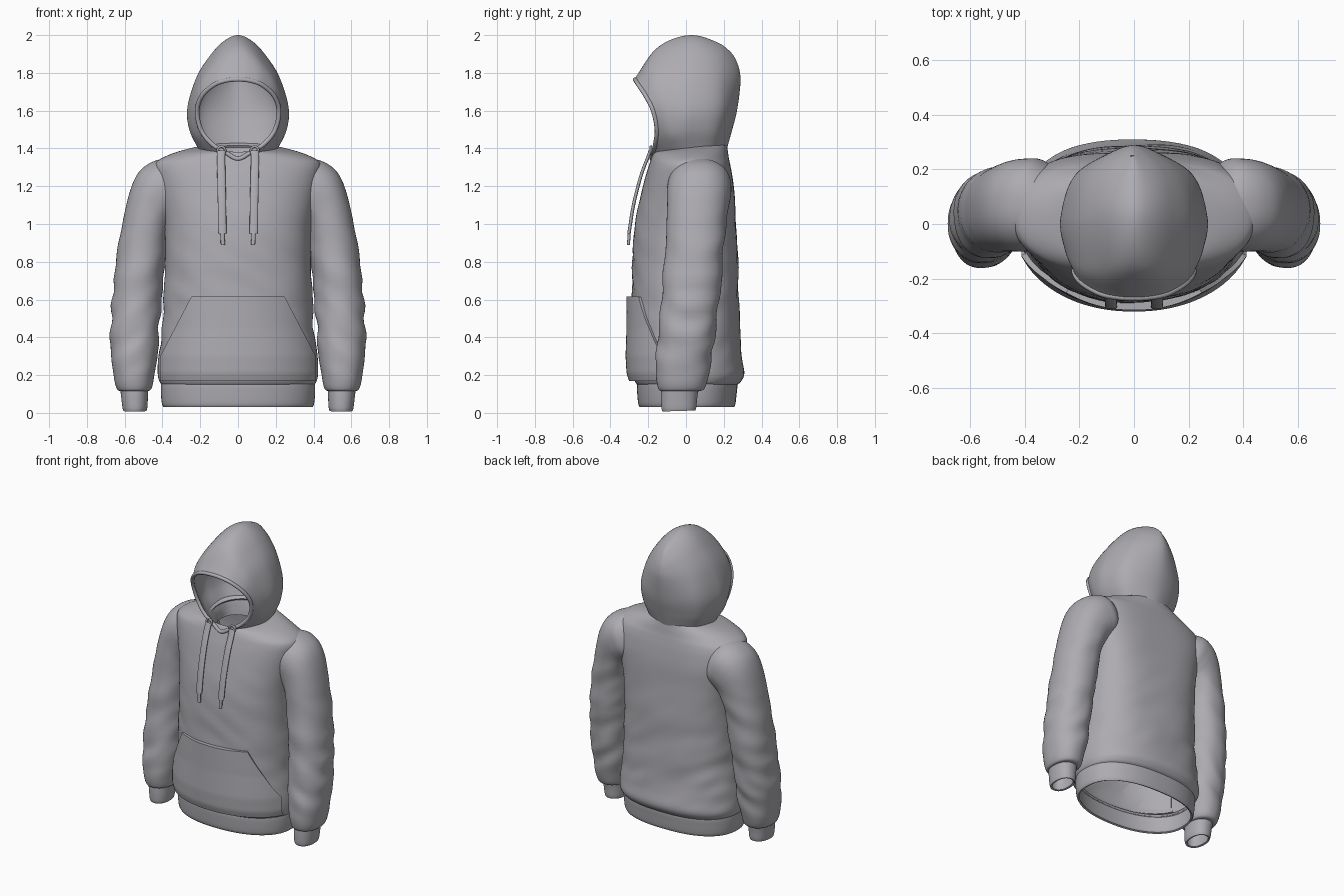
import bpy
import math
from mathutils import Vector, noise

cube = bpy.data.objects.get("Cube")
if cube:
    bpy.data.objects.remove(cube)

cloth = bpy.data.materials.new("grey_cloth")
cloth.use_nodes = True
GREY = (0.42, 0.41, 0.44, 1)
cloth.diffuse_color = GREY
cloth.node_tree.nodes["Principled BSDF"].inputs["Base Color"].default_value = GREY


def spline(keys, steps, start=None, end=None):
    """Smooth samples through keys; start and end are optional ghost points."""
    k = [Vector(p) for p in keys]
    k = [start or 2 * k[0] - k[1]] + k + [end or 2 * k[-1] - k[-2]]
    out = []
    for a, b, c, d in zip(k, k[1:], k[2:], k[3:]):
        for s in range(steps):
            t = s / steps
            out.append(0.5 * (2 * b + (c - a) * t + (2 * a - 5 * b + 4 * c - d) * t ** 2
                              + (3 * b - a - 3 * c + d) * t ** 3))
    return out + [k[-2]]


def finish(ob, thick=0, mirror=False):
    ob.data.materials.append(cloth)
    if mirror:
        m = ob.modifiers.new("mirror", 'MIRROR')
        m.merge_threshold = 0.002
    if thick:
        s = ob.modifiers.new("thickness", 'SOLIDIFY')
        s.thickness = thick
        s.offset = -1
    e = ob.modifiers.new("crisp_edges", 'EDGE_SPLIT')
    e.split_angle = math.radians(50)
    return ob


def sheet(name, rows, closed=False, thick=0, mirror=False):
    """Surface through equal rows of points."""
    n = len(rows[0])
    pts = [p for row in rows for p in row]
    faces = []
    for i in range(len(rows) - 1):
        for j in range(n if closed else n - 1):
            k = (j + 1) % n
            faces.append((i * n + j, i * n + k, i * n + n + k, i * n + n + j))
    mesh = bpy.data.meshes.new(name)
    mesh.from_pydata([tuple(p) for p in pts], [], faces)
    mesh.validate()
    mesh.polygons.foreach_set("use_smooth", [True] * len(mesh.polygons))
    ob = bpy.data.objects.new(name, mesh)
    bpy.context.collection.objects.link(ob)
    return finish(ob, thick, mirror)


def level(z, x0, x1, y0, y1, tilt=0, back=2.2):
    return (x0, z, x1, z, y0, y1, tilt, back)


def loft(name, keys, fold=0, steps=6, segs=64, thick=0.012, mirror=False):
    """Rings given by inner x z, outer x z, front and back y, y tilt, back squareness."""
    rows = []
    for x0, z0, x1, z1, y0, y1, tilt, back in spline(keys, steps):
        row = []
        for j in range(segs):
            a = 2 * math.pi * j / segs
            c, s = math.cos(a), math.sin(a)
            power = back if s > 0 else 2.2
            u = math.copysign(abs(c) ** (2 / power), c) / 2
            v = math.copysign(abs(s) ** (2 / power), s) * (y1 - y0) / 2
            p = Vector(((x0 + x1) / 2 + (x1 - x0) * u, (y0 + y1) / 2 + v,
                        (z0 + z1) / 2 + (z1 - z0) * u + tilt * v))
            # slanted cloth folds, fading towards the shoulders and the hem
            f = fold * max(0, min(1.25 - p.z, 4 * p.z - .6)) * noise.noise(
                Vector((p.x * 5, p.y * 5, p.z * 11 + p.x * 6)))
            row.append(p + Vector((c, s, 0)) * f)
        rows.append(row)
    return sheet(name, rows, True, thick, mirror)


def tube(name, pts, radius):
    cu = bpy.data.curves.new(name, 'CURVE')
    cu.dimensions = '3D'
    cu.bevel_depth = radius
    cu.bevel_resolution = 3
    sp = cu.splines.new('POLY')
    sp.points.add(len(pts) - 1)
    for q, p in zip(sp.points, pts):
        q.co = (*p, 1)
    ob = bpy.data.objects.new(name, cu)
    bpy.context.collection.objects.link(ob)
    cu.materials.append(cloth)
    return ob


# Body: z, half width, front, back, tilt, back squareness
body = [(.145, .40, -.255, .265, 0, 2.4), (.165, .415, -.27, .29, 0, 2.4),
        (.21, .425, -.285, .308, 0, 2.4), (.3, .42, -.29, .295, 0, 2.4),
        (.45, .40, -.285, .285, 0, 2.5), (.62, .395, -.285, .28, 0, 2.6),
        (.8, .385, -.285, .275, 0, 2.8), (1.0, .39, -.27, .265, 0, 3.2),
        (1.15, .415, -.24, .258, 0, 3.3), (1.25, .435, -.215, .246, 0, 3),
        (1.31, .44, -.196, .235, 0, 2.6), (1.345, .41, -.186, .227, .02, 2.2),
        (1.382, .32, -.175, .22, .06, 2), (1.405, .21, -.165, .212, .12, 2),
        (1.395, .18, -.15, .19, .12, 2)]
loft("body", [level(z, -w, w, f, b, t, p) for z, w, f, b, t, p in body], fold=0.012, segs=96)

# Ribbed hem
hem = [(.03, .395, -.245, .255), (.05, .403, -.253, .262), (.1, .408, -.258, .268),
       (.15, .408, -.26, .272), (.17, .40, -.25, .26)]
loft("waistband", [level(z, -w, w, f, b, 0, 2.4) for z, w, f, b in hem], segs=96)

# Sleeves, whose rings turn to follow the armholes, and cuffs
loft("sleeves", [level(.115, .485, .62, -.125, .06), level(.125, .46, .64, -.145, .095),
                 level(.18, .445, .657, -.157, .115), level(.28, .43, .672, -.16, .13),
                 level(.42, .42, .672, -.145, .15), level(.6, .405, .665, -.13, .175),
                 (.39, .77, .642, .82, -.115, .195, 0, 2.2),
                 (.375, .89, .607, 1.03, -.105, .21, 0, 2.2),
                 (.365, .96, .57, 1.18, -.1, .222, 0, 2.2),
                 (.35, 1.0, .53, 1.268, -.1, .232, 0, 2.2),
                 (.33, 1.03, .475, 1.318, -.1, .238, 0, 2.3),
                 (.29, 1.06, .41, 1.343, -.095, .236, 0, 2.3),
                 (.24, 1.09, .34, 1.35, -.08, .2, 0, 2.2)], fold=0.022, mirror=True)
loft("cuffs", [level(.01, .485, .607, -.125, .05, .03), level(.03, .48, .612, -.13, .055, .03),
               level(.08, .477, .618, -.132, .06, .02), level(.14, .475, .625, -.13, .07)],
     mirror=True)


# Front pouch pocket, wrapped over the body
def body_at(z):
    for a, b in zip(body, body[1:]):
        if z <= b[0]:
            return Vector(a).lerp(Vector(b), (z - a[0]) / (b[0] - a[0]))


pocket = []
for i in range(31):
    z = .17 + .445 * i / 30
    half = .40 if z < .3 else .40 - .16 * (z - .3) / .315
    _, w, f, b, _, _ = body_at(z)
    row = []
    for j in range(41):
        u = j / 20 - 1
        x = u * half
        y = (f + b) / 2 - (b - f) / 2 * (1 - abs(x / w) ** 2.2) ** (1 / 2.2)
        puff = .03 - .016 * u * u
        row.append((x * (1 + .03 * u * u), y - puff, z))
    pocket.append(row)
sheet("front_pocket", pocket, thick=.034)

# Hood half: key lines from the top centre down into the neck, rim first and back last
lines = [
    [(0, -.275, 1.765), (.06, -.272, 1.76), (.125, -.258, 1.738), (.19, -.22, 1.68),
     (.217, -.18, 1.6), (.197, -.16, 1.5), (.14, -.168, 1.425), (.06, -.18, 1.375),
     (0, -.187, 1.345)],
    [(0, -.15, 1.935), (.065, -.155, 1.912), (.135, -.16, 1.845), (.205, -.145, 1.75),
     (.25, -.1, 1.62), (.245, -.08, 1.5), (.2, -.08, 1.42), (.1, -.12, 1.34), (0, -.135, 1.3)],
    [(0, .02, 2.0), (.07, .025, 1.972), (.14, .03, 1.902), (.215, .03, 1.785),
     (.265, .03, 1.62), (.255, .03, 1.5), (.205, .03, 1.39), (.185, .025, 1.33),
     (.18, .02, 1.29)],
    [(0, .175, 1.957), (.055, .18, 1.93), (.11, .19, 1.865), (.165, .195, 1.76),
     (.2, .195, 1.62), (.197, .175, 1.5), (.165, .155, 1.4), (.15, .15, 1.34), (.145, .145, 1.3)],
    [(0, .25, 1.895), (0, .268, 1.86), (0, .284, 1.81), (0, .288, 1.74), (0, .27, 1.6),
     (0, .245, 1.5), (0, .217, 1.4), (0, .2, 1.34), (0, .195, 1.3)]]


def flip(p):
    return Vector((-p[0], p[1], p[2]))


across = [spline(k, 8, flip(k[1]), None if k[-1][0] else flip(k[-2])) for k in lines]
columns = [spline(c, 10, None, flip(c[-2])) for c in zip(*across)]
sheet("hood", list(zip(*columns)), thick=.014, mirror=True)

# Rolled edge of the hood opening
rim = [p + Vector((0, .006, 0)) for p in across[0]]
tube("hood_edge", rim + [flip(p) for p in reversed(rim)], .012)

# Drawstrings with narrow tips, and their eyelets
cord = [(.95, .083, -.302), (1.1, .085, -.278), (1.25, .088, -.24),
        (1.34, .09, -.207), (1.39, .088, -.188)]
loft("drawstrings", [level(z, x - .022, x + .022, y - .009, y + .009) for z, x, y in cord],
     segs=16, thick=0, mirror=True)
loft("string_tips", [level(z, x - r, x + r, y - .008, y + .008) for z, x, y, r in
                     [(.888, .08, -.304, .004), (.893, .08, -.304, .011),
                      (.94, .082, -.302, .011), (.965, .083, -.301, .019)]],
     segs=16, thick=0, mirror=True)
for side, label in ((1, "left"), (-1, "right")):
    bpy.ops.mesh.primitive_torus_add(location=(side * .088, -.186, 1.39), major_radius=.02,
                                     minor_radius=.007, rotation=(math.pi / 2, 0, 0),
                                     major_segments=24, minor_segments=8)
    ring = bpy.context.object
    ring.name = label + "_eyelet"
    bpy.ops.object.shade_smooth()
    finish(ring)
